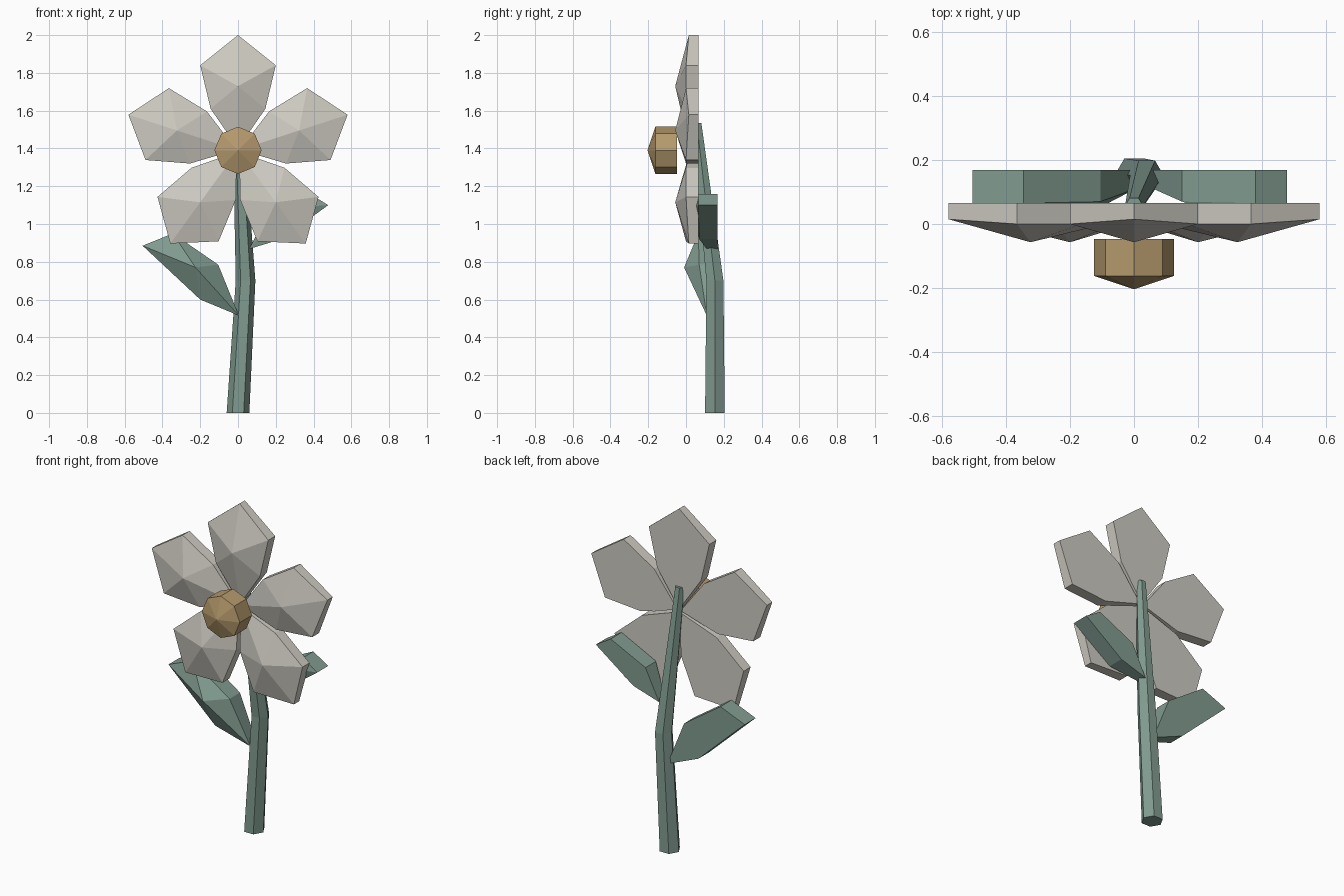
import bpy
import bmesh
from math import cos, sin, pi, tau
from mathutils import Matrix, Vector

cube = bpy.data.objects.get("Cube")
if cube:
    bpy.data.objects.remove(cube, do_unlink=True)


def make_material(name, color):
    mat = bpy.data.materials.new(name)
    mat.use_nodes = True
    mat.diffuse_color = (*color, 1)
    mat.node_tree.nodes["Principled BSDF"].inputs["Base Color"].default_value = (*color, 1)
    return mat


ivory = make_material("ivory", (0.62, 0.60, 0.54))
green = make_material("sage green", (0.22, 0.33, 0.28))
gold = make_material("dull gold", (0.46, 0.32, 0.15))


def finish(bm, name, mat):
    bmesh.ops.recalc_face_normals(bm, faces=bm.faces)
    mesh = bpy.data.meshes.new(name)
    bm.to_mesh(mesh)
    bm.free()
    mesh.materials.append(mat)
    obj = bpy.data.objects.new(name, mesh)
    bpy.context.collection.objects.link(obj)
    return obj


def faceted_plate(name, rim, apex, back_y, mat):
    """Flat back, straight sides and a front fanned out to one raised point."""
    bm = bmesh.new()
    front = [bm.verts.new(p) for p in rim]
    back = [bm.verts.new((p[0], back_y, p[2])) for p in rim]
    top = bm.verts.new(apex)
    bm.faces.new(back)
    for i in range(len(rim)):
        j = (i + 1) % len(rim)
        bm.faces.new((front[i], front[j], back[j], back[i]))
        bm.faces.new((front[i], front[j], top))
    return finish(bm, name, mat)


# Five petals around the flower middle
MIDDLE = Vector((0, 0, 1.39))
petal_rim = [(0, 0.015, 0.61), (0.2, 0.0, 0.45), (0.145, 0.0, 0.22),
             (0, 0.02, 0.01), (-0.145, 0.0, 0.22), (-0.2, 0.0, 0.45)]
for k in range(5):
    petal = faceted_plate(f"petal_{k + 1}", petal_rim, (0, -0.057, 0.34), 0.065, ivory)
    petal.data.transform(Matrix.Translation(MIDDLE) @ Matrix.Rotation(k * tau / 5, 4, "Y"))

# Eight-sided flower middle with a shallow pointed front
middle_rim = [(0.125 * sin(k * pi / 4), -0.162, 1.39 + 0.125 * cos(k * pi / 4))
              for k in range(8)]
faceted_plate("flower_middle", middle_rim, (0, -0.204, 1.39), -0.047, gold)

# Bent, tapering six-sided stem
bm = bmesh.new()
rings = []
for x, y, z, r in ((0, 0.153, 0, 0.06), (0.04, 0.153, 0.7, 0.052), (0, 0.057, 1.535, 0.028)):
    rings.append([bm.verts.new((x + r * cos(a * pi / 3), y + r * sin(a * pi / 3), z))
                  for a in range(6)])
for low, high in zip(rings, rings[1:]):
    for i in range(6):
        j = (i + 1) % 6
        bm.faces.new((low[i], low[j], high[j], high[i]))
bm.faces.new(rings[0])
bm.faces.new(rings[-1])
finish(bm, "stem", green)

# Leaves: base, lower edge, tip, outer shoulder, inner shoulder
right_leaf = [(0.005, 0.11, 0.515), (-0.2, 0.07, 0.6), (-0.505, 0.065, 0.885),
              (-0.345, 0.065, 0.95), (-0.105, 0.07, 0.785)]
faceted_plate("right_leaf", right_leaf, (-0.225, -0.01, 0.77), 0.168, green)
left_leaf = [(0.06, 0.11, 0.868), (0.23, 0.07, 0.92), (0.478, 0.065, 1.1),
             (0.38, 0.065, 1.16), (0.15, 0.07, 1.05)]
faceted_plate("left_leaf", left_leaf, (0.26, 0.032, 1.085), 0.168, green)
